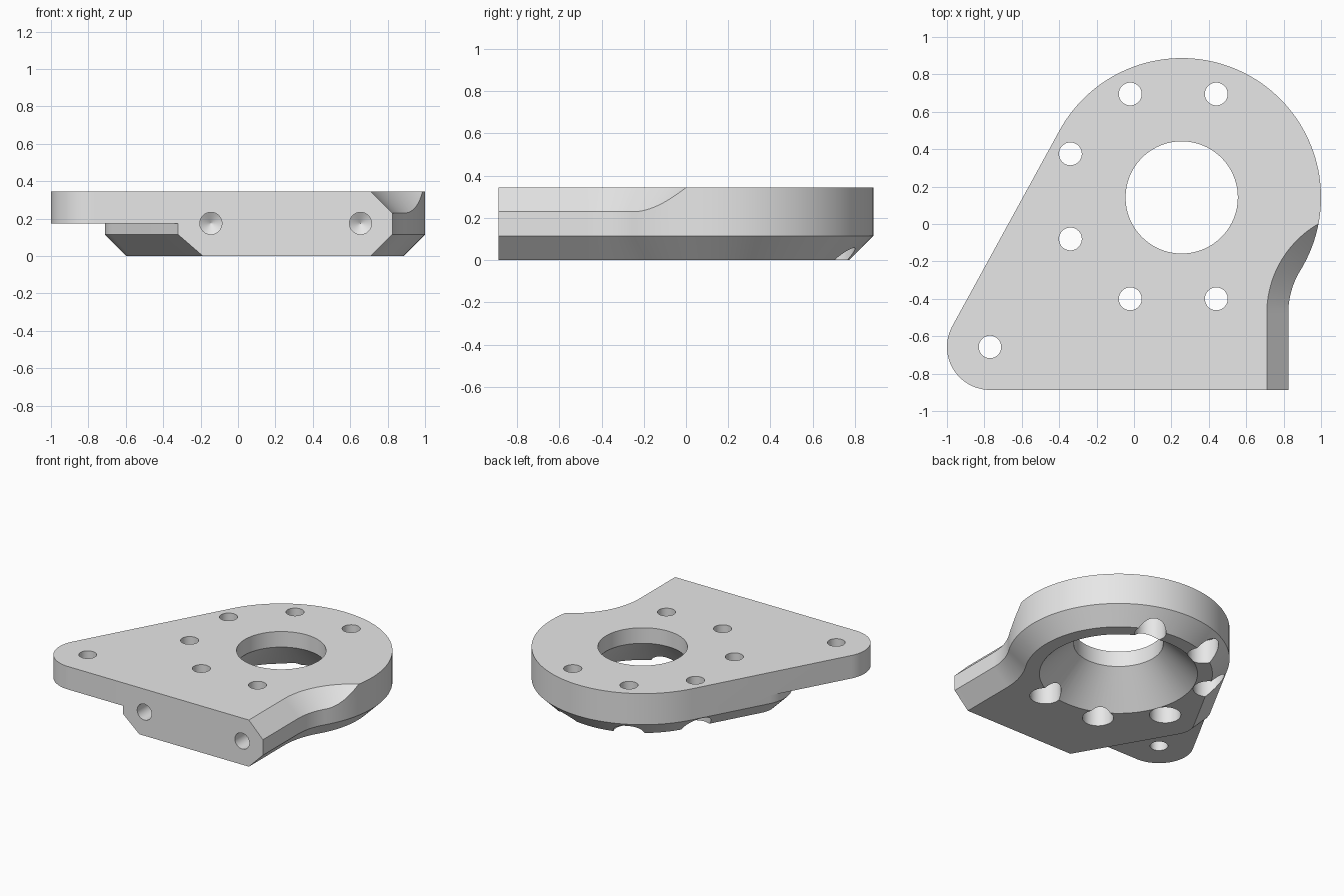
import bpy, bmesh
from math import pi, radians, sin, cos, atan2, acos
from mathutils import Vector, Matrix

if "Cube" in bpy.data.objects:
    bpy.data.objects.remove(bpy.data.objects["Cube"])

# Main dimensions
TOP, STEP, CH = 0.345, 0.175, 0.115
FRONT, SIDE = -0.887, 0.825
C, R = Vector((0.255, 0.142)), 0.745          # round end
P, PR = Vector((-0.77, -0.657)), 0.23         # mounting ear

grey = bpy.data.materials.new("light grey")
grey.use_nodes = True
grey.diffuse_color = (0.8, 0.8, 0.8, 1)
grey.node_tree.nodes["Principled BSDF"].inputs["Base Color"].default_value = grey.diffuse_color


def polar(angle):
    return Vector((cos(angle), sin(angle)))


def arc(centre, radius, a0, a1, n):
    return [centre + radius * polar(a0 + (a1 - a0) * i / n) for i in range(n + 1)]


def make_object(name, bm):
    bmesh.ops.recalc_face_normals(bm, faces=bm.faces)
    mesh = bpy.data.meshes.new(name)
    bm.to_mesh(mesh)
    bm.free()
    mesh.materials.append(grey)
    ob = bpy.data.objects.new(name, mesh)
    bpy.context.collection.objects.link(ob)
    return ob


def bridge(bm, a, b):
    n = len(a)
    for i in range(n):
        bm.faces.new((a[i], a[(i + 1) % n], b[(i + 1) % n], b[i]))


def loft(name, rings):
    bm = bmesh.new()
    rows = [[bm.verts.new(p) for p in ring] for ring in rings]
    for a, b in zip(rows, rows[1:]):
        bridge(bm, a, b)
    bm.faces.new(rows[0])
    bm.faces.new(rows[-1])
    return make_object(name, bm)


def turned(name, profile, matrix, n=48):
    """Solid of revolution from (radius, height) pairs."""
    return loft(name, [[matrix @ Vector((*(r * polar(2 * pi * i / n)), z)) for i in range(n)]
                       for r, z in profile])


def cut(target, cutter):
    cutter.hide_render = True
    mod = target.modifiers.new("cut", 'BOOLEAN')
    mod.operation, mod.solver, mod.object = 'DIFFERENCE', 'EXACT', cutter
    bpy.context.view_layer.objects.active = target
    bpy.ops.object.modifier_apply(modifier=mod.name)
    bpy.data.objects.remove(cutter)


# Hollow fillet that joins the straight side to the round end
fy = -0.477
gap = SIDE - C.x
fr = ((C.y - fy) ** 2 + gap ** 2 - R ** 2) / (2 * (R - gap))
F = Vector((SIDE + fr, fy))
join = atan2(F.y - C.y, F.x - C.x)

# Slanted edge tangent to the round end and the ear
to_ear = P - C
slant = atan2(to_ear.y, to_ear.x) + 2 * pi - acos((R - PR) / to_ear.length)
n1 = polar(slant)

# Lower body's left edge, with a rounded corner centred on K
cut_angle, kr = radians(210), 0.26
n2 = polar(cut_angle)
h1 = n1.dot(C) + R
h2 = n2.dot(Vector((-0.32, FRONT)))
K = Matrix((n1, n2)).inverted() @ Vector((h1 - kr, h2 - kr))


def shared_edge(d):
    """Outline common to the plate and lower body, inset by d."""
    pts = [Vector((SIDE - d, FRONT))]
    pts += arc(F, fr + d, pi, join + pi, 16)
    pts += arc(C, R - d, join, slant, 72)[1:]
    return pts


def left_edge(d):
    pts = arc(K, kr - d, slant, cut_angle, 10)
    return pts + [Vector(((h2 - d - n2.y * FRONT) / n2.x, FRONT))]


# Body: plate with an ear above a chamfered lower body
bm = bmesh.new()


def ring(points, z):
    return [bm.verts.new((p.x, p.y, z)) for p in points]


ear = arc(P, PR, slant, 1.5 * pi, 24)
shared, left = shared_edge(0), left_edge(0)
base = ring(shared_edge(CH) + left_edge(CH), 0)
waist = ring(shared + left, CH)
mid_shared, mid_left, mid_ear = ring(shared, STEP), ring(left, STEP), ring(ear, STEP)
upper = ring(shared + left[:1] + ear + left[-1:], TOP)
bm.faces.new(base)
bridge(bm, base, waist)
bridge(bm, waist, mid_shared + mid_left)
bridge(bm, mid_shared + mid_left[:1] + mid_ear + mid_left[-1:], upper)
bm.faces.new(mid_left + mid_ear[::-1])
bm.faces.new(upper)
body = make_object("mounting_plate", bm)

# Top chamfer along the straight side and hollow fillet
section = [(-0.05, 0.18), (0.165, 0.395), (-0.25, 0.395), (-0.25, 0.18)]
rows = [[(SIDE - d, FRONT - 0.1, z) for d, z in section]]
for i in range(33):
    a = pi - radians(80) * i / 32
    rows.append([(*(F + (fr + d) * polar(a)), z) for d, z in section])
cut(body, loft("chamfer_cutter", rows))

# Centre bore, flaring out below
cut(body, turned("bore_cutter", [(0.63, -0.1), (0.3, 0.23), (0.3, 0.5)],
                 Matrix.Translation((C.x, C.y, 0)), 96))

# Counterbored screw holes
for x, y in [(-0.02, 0.695), (0.44, 0.695), (-0.34, 0.375),
             (-0.34, -0.08), (-0.02, -0.4), (0.44, -0.4)]:
    cut(body, turned("screw_cutter", [(0.105, -0.1), (0.105, STEP), (0.061, STEP), (0.061, 0.5)],
                     Matrix.Translation((x, y, 0))))

# Plain hole in the ear
cut(body, turned("ear_cutter", [(0.06, 0), (0.06, 0.5)], Matrix.Translation((P.x, P.y, 0))))

# Blind drilled holes in the front face
for x in (-0.145, 0.655):
    place = Matrix.Translation((x, FRONT, STEP)) @ Matrix.Rotation(-pi / 2, 4, 'X')
    cut(body, turned("drill_cutter", [(0.059, -0.1), (0.059, 0.33), (0.001, 0.365)], place))

# Smooth the curved walls, keep the edges crisp
bpy.ops.object.select_all(action='DESELECT')
body.select_set(True)
bpy.context.view_layer.objects.active = body
bpy.ops.object.shade_smooth_by_angle(angle=radians(25))
